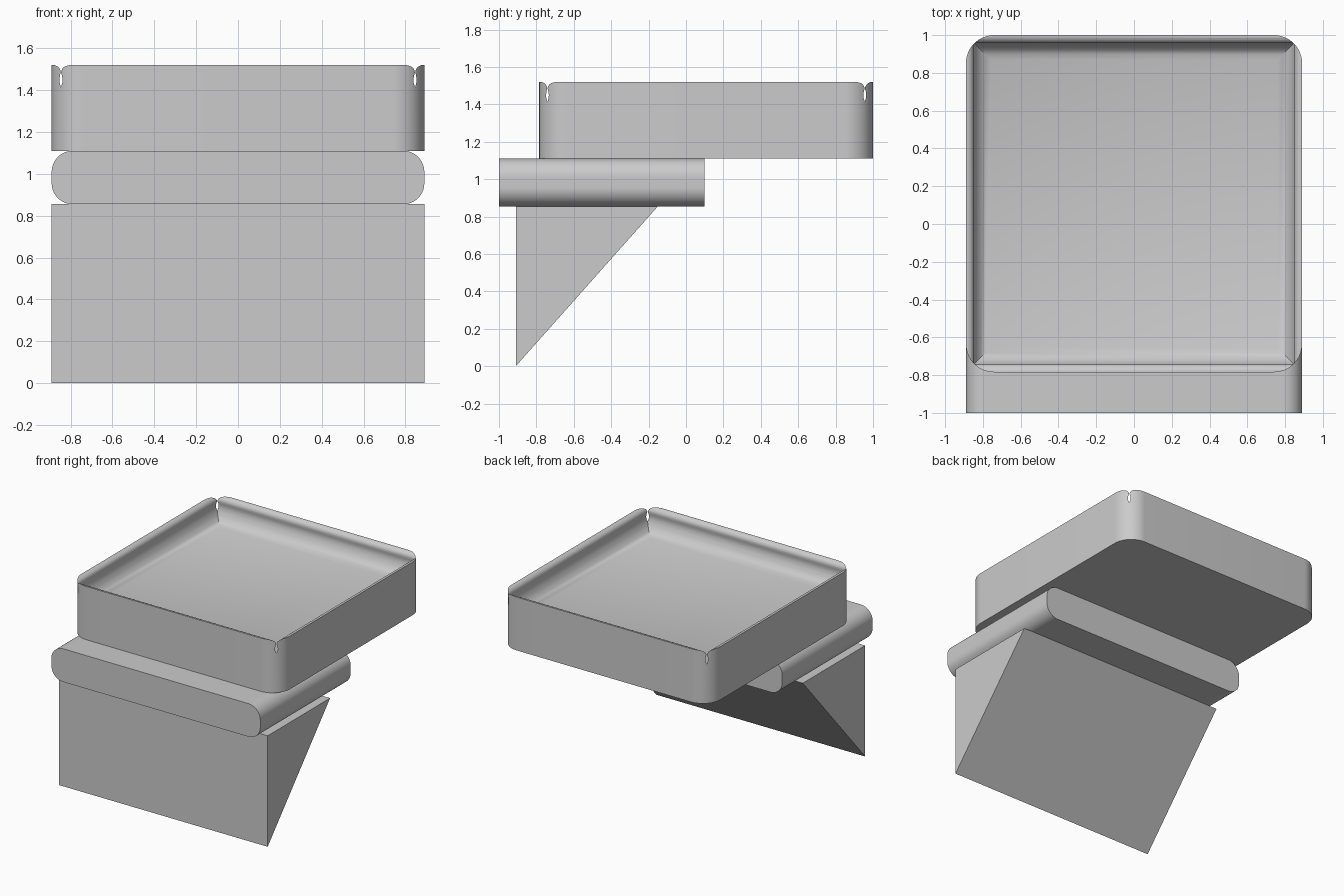
import bpy
import bmesh
from math import cos, sin, pi, radians

cube = bpy.data.objects.get("Cube")
if cube:
    bpy.data.objects.remove(cube, do_unlink=True)

grey = bpy.data.materials.new("light_grey")
grey.use_nodes = True
colour = (0.6, 0.6, 0.6, 1)
grey.diffuse_color = colour
grey.node_tree.nodes["Principled BSDF"].inputs["Base Color"].default_value = colour


def rounded_rect(a0, a1, b0, b1, r, steps=16):
    """Counter-clockwise outline of a rectangle with round corners."""
    centres = [(a1 - r, b1 - r), (a0 + r, b1 - r), (a0 + r, b0 + r), (a1 - r, b0 + r)]
    pts = []
    for q, (ca, cb) in enumerate(centres):
        for i in range(steps + 1):
            t = (q + i / steps) * pi / 2
            pts.append((ca + r * cos(t), cb + r * sin(t)))
    return pts


def loft(name, rings):
    """Closed solid through a stack of rings with equal point counts."""
    bm = bmesh.new()
    loops = [[bm.verts.new(p) for p in ring] for ring in rings]
    for low, high in zip(loops, loops[1:]):
        for i in range(len(low)):
            j = (i + 1) % len(low)
            bm.faces.new((low[i], low[j], high[j], high[i]))
    bm.faces.new(loops[0][::-1])
    bm.faces.new(loops[-1])
    bmesh.ops.recalc_face_normals(bm, faces=bm.faces)
    mesh = bpy.data.meshes.new(name)
    bm.to_mesh(mesh)
    bm.free()
    mesh.materials.append(grey)
    obj = bpy.data.objects.new(name, mesh)
    bpy.context.collection.objects.link(obj)
    return obj


def activate(obj):
    bpy.ops.object.select_all(action='DESELECT')
    obj.select_set(True)
    bpy.context.view_layer.objects.active = obj


def smooth(obj, angle=30):
    activate(obj)
    bpy.ops.object.shade_smooth_by_angle(angle=radians(angle))


W = 0.89                     # half width shared by every part
FRONT, BACK = -0.785, 1.0    # tray depth

# Triangular support
side = [(-0.91, 0), (-0.15, 0.855), (-0.91, 0.855)]
loft("support_wedge", [[(x, y, z) for y, z in side] for x in (-W, W)])

# Slab with rounded long sides
outline = rounded_rect(-W, W, 0.855, 1.11, 0.1)
slab = loft("rounded_slab", [[(x, y, z) for x, z in outline] for y in (-1.0, 0.1)])
smooth(slab)

# Tray body with rounded vertical corners
outline = rounded_rect(-W, W, FRONT, BACK, 0.15)
tray = loft("tray", [[(x, y, z) for x, y in outline] for z in (1.11, 1.52)])

# Square-cornered hollow: (inset from the outside, height), floor to rim;
# its bulge breaks through the round corners as narrow slots
hollow = [(0.13, 1.335), (0.103, 1.345), (0.08, 1.36), (0.063, 1.377),
          (0.051, 1.395), (0.043, 1.415), (0.038, 1.435), (0.037, 1.45),
          (0.039, 1.468), (0.043, 1.485), (0.041, 1.495), (0.036, 1.505),
          (0.028, 1.513), (0.018, 1.518), (0.01, 1.521), (0.01, 1.6)]
rings = []
for d, z in hollow:
    x, y0, y1 = W - d, FRONT + d, BACK - d
    rings.append([(-x, y0, z), (x, y0, z), (x, y1, z), (-x, y1, z)])
cutter = loft("hollow_cutter", rings)
cutter.hide_render = True

cut = tray.modifiers.new("hollow", 'BOOLEAN')
cut.operation = 'DIFFERENCE'
cut.solver = 'EXACT'
cut.object = cutter
activate(tray)
bpy.ops.object.modifier_apply(modifier=cut.name)
bpy.data.objects.remove(cutter, do_unlink=True)
smooth(tray, 35)
